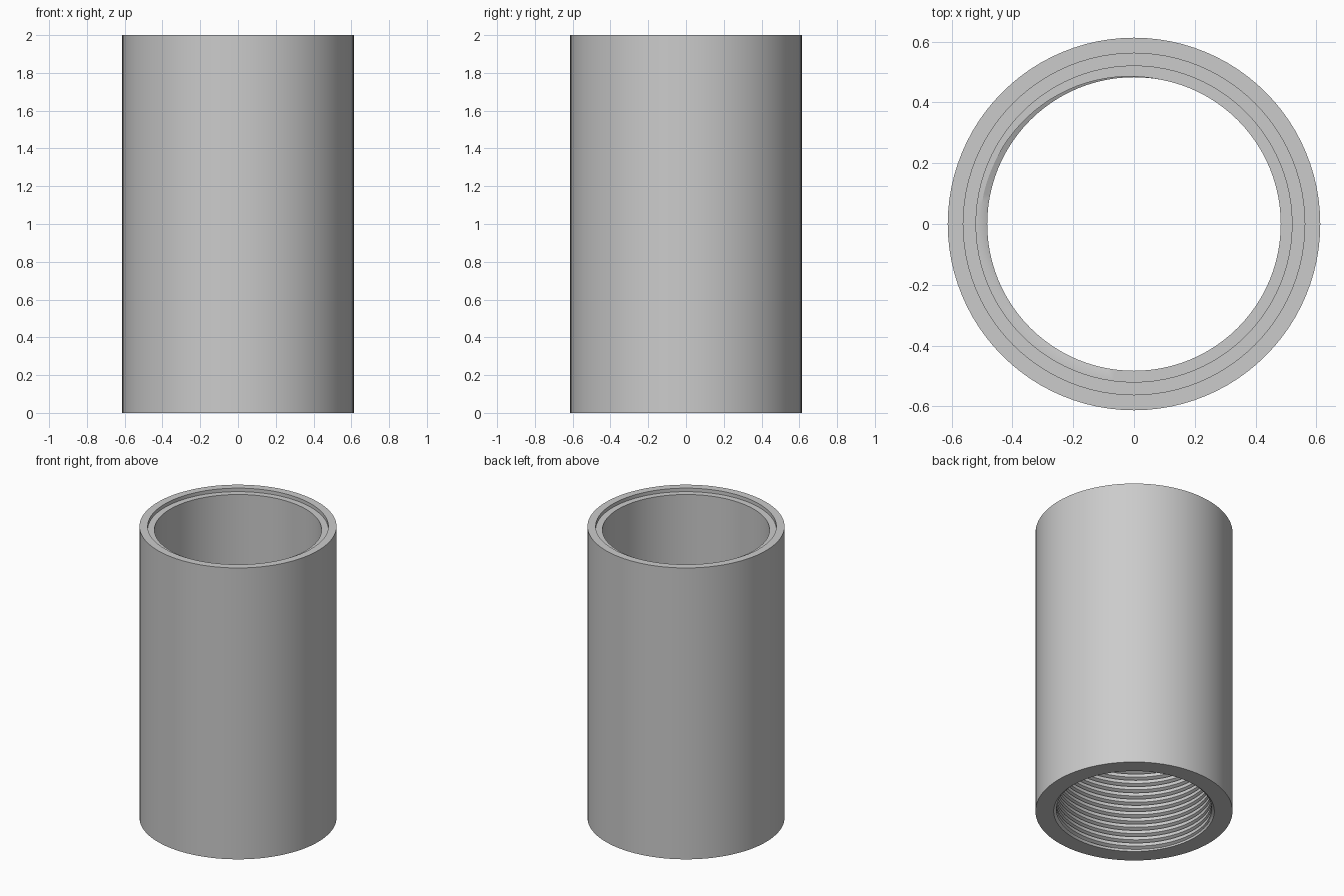
import bpy, bmesh, math

cube = bpy.data.objects.get("Cube")
if cube:
    bpy.data.objects.remove(cube, do_unlink=True)

SEGMENTS = 96
OUTER, RECESS, BORE = 0.613, 0.562, 0.52
MINOR, DEPTH, PITCH, OFFSET = 0.483, 0.022, 0.045, 0.25
THREAD_BOTTOM, LEDGE, SEAT, TOP = 0.015, 1.0, 1.976, 2.0

# Plain grey material
grey = bpy.data.materials.new("grey")
grey.use_nodes = True
colour = (0.6, 0.6, 0.6, 1.0)
grey.diffuse_color = colour
grey.node_tree.nodes["Principled BSDF"].inputs["Base Color"].default_value = colour


def thread_radius(z, turn):
    """Radius of the V-shaped groove at a height and fraction of a turn."""
    phase = (z / PITCH - turn - OFFSET) % 1
    return MINOR + DEPTH * max(0, 1 - abs(phase - 0.5) * 4)


def section(turn):
    """Wall section as (radius, height) points at a fraction of a turn."""
    points = [(OUTER, TOP), (OUTER, 0), (0.5, 0)]
    for k in range(-2, math.ceil(LEDGE / PITCH) + 1):
        for phase in (0.25, 0.5, 0.75):
            z = PITCH * (k + phase + turn + OFFSET)
            z = min(max(z, THREAD_BOTTOM), LEDGE)
            points.append((thread_radius(z, turn), z))
    points += [(BORE, LEDGE), (BORE, SEAT), (RECESS, SEAT), (RECESS, TOP)]
    return points


# Tube: sweep the section round; the thread rows climb one pitch per turn
bm = bmesh.new()
columns = []
for i in range(SEGMENTS + 1):
    turn = i / SEGMENTS
    c, s = math.cos(turn * math.tau), math.sin(turn * math.tau)
    columns.append([bm.verts.new((r * c, r * s, z)) for r, z in section(turn)])
for a, b in zip(columns, columns[1:]):
    for j in range(len(a)):
        bm.faces.new((a[j - 1], a[j], b[j], b[j - 1]))

# Close the seam and collapse the thread run-outs
bmesh.ops.remove_doubles(bm, verts=bm.verts, dist=0.00005)
bmesh.ops.recalc_face_normals(bm, faces=bm.faces)

mesh = bpy.data.meshes.new("threaded_tube")
bm.to_mesh(mesh)
bm.free()
mesh.materials.append(grey)
tube = bpy.data.objects.new("threaded_tube", mesh)
bpy.context.collection.objects.link(tube)

# Smooth the round walls, keep rims and thread crests sharp
bpy.ops.object.select_all(action="DESELECT")
tube.select_set(True)
bpy.context.view_layer.objects.active = tube
bpy.ops.object.shade_smooth_by_angle(angle=math.radians(30))
